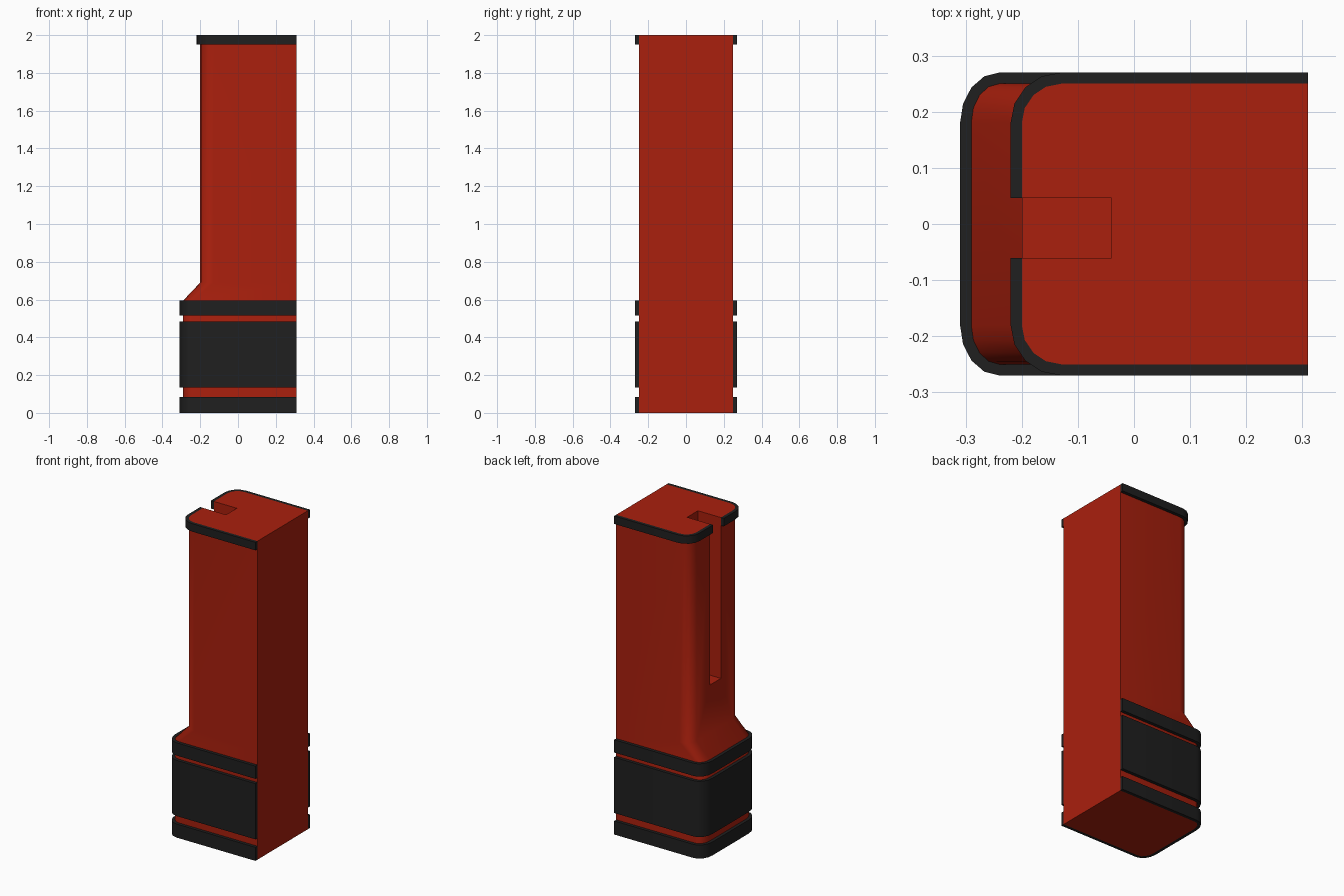
import bpy, bmesh
from math import sin, cos, pi

if "Cube" in bpy.data.objects:
    bpy.data.objects.remove(bpy.data.objects["Cube"])

RIGHT, HALF = 0.31, 0.25      # flat right side, half depth of body
LOW, HIGH = -0.29, -0.20      # left face of the foot and of the shaft
LOW_R, HIGH_R = 0.05, 0.07    # corner radii along x
BAND = 0.02                   # band thickness
SEG = 4


def material(name, color):
    m = bpy.data.materials.new(name)
    m.diffuse_color = color
    m.use_nodes = True
    m.node_tree.nodes["Principled BSDF"].inputs["Base Color"].default_value = m.diffuse_color
    return m


red = material("red_paint", (0.40, 0.014, 0.004, 1))
black = material("black_rubber", (0.014, 0.014, 0.014, 1))


def outline(left, rx, grow=0.0):
    """U-shaped outline with two rounded corners on the left."""
    x0, h, rx, ry = left - grow, HALF + grow, rx + grow, 0.07 + grow
    arc = [(x0 + rx - rx * sin(i / SEG * pi / 2), h - ry + ry * cos(i / SEG * pi / 2))
           for i in range(SEG + 1)]
    half = [(RIGHT, h)] + arc
    return half + [(x, -y) for x, y in reversed(half)]


def finish(name, bm, mat):
    bmesh.ops.recalc_face_normals(bm, faces=bm.faces)
    me = bpy.data.meshes.new(name)
    bm.to_mesh(me)
    bm.free()
    me.materials.append(mat)
    ob = bpy.data.objects.new(name, me)
    bpy.context.collection.objects.link(ob)
    return ob


def loft(name, rings, mat):
    """Closed solid through (outline, z) rings."""
    bm = bmesh.new()
    vs = [[bm.verts.new((x, y, z)) for x, y in pts] for pts, z in rings]
    n = len(vs[0])
    for a, b in zip(vs, vs[1:]):
        for i in range(n):
            j = (i + 1) % n
            bm.faces.new((a[i], a[j], b[j], b[i]))
    bm.faces.new(vs[0])
    bm.faces.new(vs[-1])
    return finish(name, bm, mat)


def band(name, left, rx, z0, z1):
    """Strip wrapped around three sides of the body."""
    bm = bmesh.new()
    inner, outer = outline(left, rx), outline(left, rx, BAND)
    sections = [[bm.verts.new((*p, z)) for p, z in ((o, z0), (o, z1), (i, z1), (i, z0))]
                for i, o in zip(inner, outer)]
    for a, b in zip(sections, sections[1:]):
        for k in range(4):
            m = (k + 1) % 4
            bm.faces.new((a[k], a[m], b[m], b[k]))
    bm.faces.new(sections[0])
    bm.faces.new(sections[-1])
    return finish(name, bm, black)


def activate(ob):
    bpy.ops.object.select_all(action='DESELECT')
    ob.select_set(True)
    bpy.context.view_layer.objects.active = ob


# Body: wide foot, sloped shoulder, narrower shaft
foot, shaft = outline(LOW, LOW_R), outline(HIGH, HIGH_R)
body = loft("body", [(foot, 0), (foot, 0.595), (shaft, 0.69), (shaft, 2)], red)

# Bands
bands = [band("base_band", LOW, LOW_R, 0, 0.085),
         band("wide_band", LOW, LOW_R, 0.135, 0.485),
         band("shoulder_band", LOW, LOW_R, 0.515, 0.595)]
top_band = band("top_band", HIGH, HIGH_R, 1.95, 2)

# Slot running down the left face
slot = [(-0.4, -0.061), (-0.04, -0.061), (-0.04, 0.046), (-0.4, 0.046)]
cutter = loft("slot_cutter", [(slot, 0.99), (slot, 2.2)], red)
cutter.hide_render = True
for ob in (body, top_band):
    activate(ob)
    mod = ob.modifiers.new("slot", 'BOOLEAN')
    mod.object = cutter
    mod.solver = 'EXACT'
    bpy.ops.object.modifier_apply(modifier=mod.name)
bpy.data.objects.remove(cutter, do_unlink=True)

# Smooth corners, sharp edges
for ob in [body, top_band] + bands:
    activate(ob)
    bpy.ops.object.shade_smooth_by_angle(angle=0.8)
